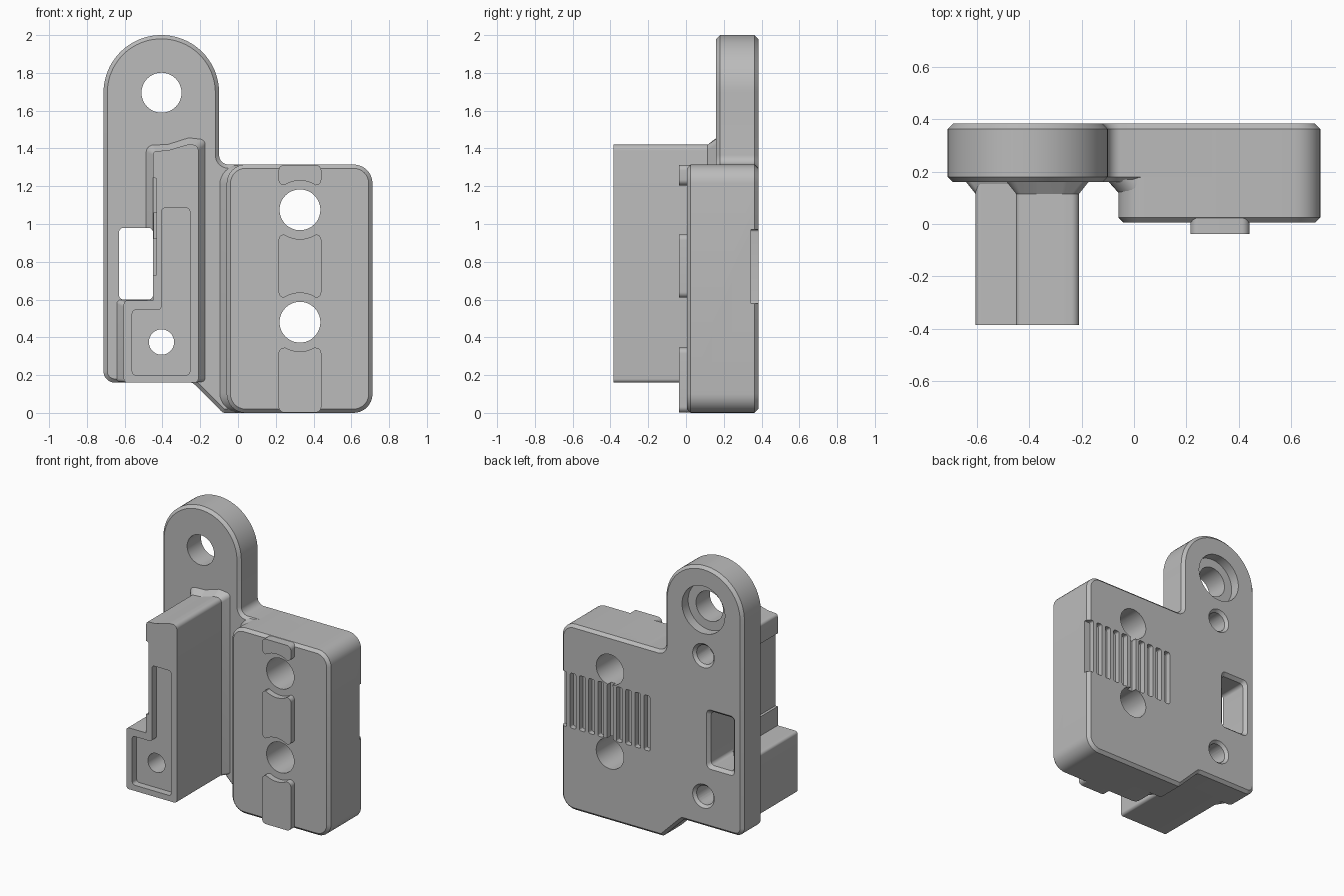
import bpy, bmesh, math
from mathutils import Vector

if "Cube" in bpy.data.objects:
    bpy.data.objects.remove(bpy.data.objects["Cube"], do_unlink=True)

grey = bpy.data.materials.new("plain grey")
grey.use_nodes = True
grey.diffuse_color = (0.5, 0.5, 0.5, 1)
grey.node_tree.nodes["Principled BSDF"].inputs["Base Color"].default_value = (0.5, 0.5, 0.5, 1)


def rounded(corners, default=0.0):
    """Outline in x, z with a fillet at each corner given as (x, z, radius)."""
    pts = []
    n = len(corners)
    for i, c in enumerate(corners):
        p = Vector(c[:2])
        r = c[2] if len(c) > 2 else default
        a = (Vector(corners[i - 1][:2]) - p).normalized()
        b = (Vector(corners[(i + 1) % n][:2]) - p).normalized()
        if r <= 0:
            pts.append(p)
            continue
        half = a.angle(b) / 2
        centre = p + (a + b).normalized() * (r / math.sin(half))
        start = p + a * (r / math.tan(half)) - centre
        sweep = start.angle_signed(p + b * (r / math.tan(half)) - centre)
        steps = 20 if r > 0.2 else 8
        for k in range(steps + 1):
            t = -sweep * k / steps
            pts.append(centre + Vector((start.x * math.cos(t) - start.y * math.sin(t),
                                        start.x * math.sin(t) + start.y * math.cos(t))))
    return pts


def box(x0, x1, z0, z1, r=0.0):
    return rounded([(x0, z0), (x1, z0), (x1, z1), (x0, z1)], r)


def circle(x, z, r, n=48):
    return [Vector((x + r * math.cos(math.tau * k / n), z + r * math.sin(math.tau * k / n)))
            for k in range(n)]


def prism(name, front, y0, y1, back=None, chamfer=0.0):
    """Loft from a front outline at y0 to a back outline at y1."""
    bm = bmesh.new()
    f = [bm.verts.new((p.x, y0, p.y)) for p in front]
    b = [bm.verts.new((p.x, y1, p.y)) for p in (back or front)]
    caps = [bm.faces.new(f), bm.faces.new(b[::-1])]
    for i in range(len(f)):
        j = (i + 1) % len(f)
        bm.faces.new((f[j], f[i], b[i], b[j]))
    bmesh.ops.recalc_face_normals(bm, faces=bm.faces)
    if chamfer:
        bmesh.ops.bevel(bm, geom=[e for c in caps for e in c.edges], offset=chamfer,
                        segments=1, affect='EDGES')
    mesh = bpy.data.meshes.new(name)
    bm.to_mesh(mesh)
    bm.free()
    mesh.materials.append(grey)
    ob = bpy.data.objects.new(name, mesh)
    bpy.context.collection.objects.link(ob)
    return ob


def cutter(*args, **kw):
    ob = prism("cutter", *args, **kw)
    ob.hide_render = True
    cutters.append(ob)
    return ob


def cut(ob, tools):
    bpy.context.view_layer.objects.active = ob
    for tool in tools:
        mod = ob.modifiers.new("cut", 'BOOLEAN')
        mod.operation = 'DIFFERENCE'
        mod.solver = 'EXACT'
        mod.object = tool
        bpy.ops.object.modifier_apply(modifier=mod.name)


cutters = []
BACK = 0.383
EYE_X, RAIL_X = -0.405, 0.328

# Back plate with rounded eye, sloped lower edge and neck fillet
plate = prism("back_plate", rounded([
    (-0.712, 0.16, 0.06), (-0.24, 0.16, 0.03), (-0.08, 0, 0.03), (0.3, 0), (0.3, 1.315),
    (-0.1, 1.315, 0.05), (-0.1, 2, 0.305), (-0.712, 2, 0.305)]), 0.16, BACK, chamfer=0.02)

# Thick carriage block with a flared root on its inner side
block = prism("carriage_block", box(-0.06, 0.712, 0, 1.315, 0.1), 0.005, BACK, chamfer=0.02)
root = prism("block_root", box(-0.06, 0.5, 0.005, 1.31, 0.1), 0.12, 0.17,
             back=box(-0.105, 0.5, 0.005, 1.31, 0.1))

# Projecting arm with a wider foot
arm = prism("arm", rounded([
    (-0.605, 0.16, 0.02), (-0.21, 0.16, 0.02), (-0.21, 1.42, 0.03), (-0.27, 1.42, 0.04),
    (-0.37, 1.39, 0.04), (-0.45, 1.385, 0.02), (-0.45, 0.595), (-0.605, 0.595, 0.02)]),
    -0.385, 0.2)
flare = prism("arm_flare", rounded([
    (-0.605, 0.16, 0.02), (-0.21, 0.16, 0.02), (-0.21, 1.42, 0.03), (-0.27, 1.42, 0.04),
    (-0.37, 1.39, 0.04), (-0.45, 1.385, 0.02), (-0.45, 0.58), (-0.605, 0.58, 0.02)]),
    0.115, 0.165, back=rounded([
        (-0.645, 0.165, 0.02), (-0.17, 0.165, 0.02), (-0.17, 1.45, 0.03), (-0.26, 1.46, 0.04),
        (-0.37, 1.425, 0.04), (-0.49, 1.42, 0.04), (-0.49, 0.6), (-0.645, 0.6, 0.02)]))
boss = prism("arm_catch", box(-0.448, -0.42, 0.92, 1.06), -0.1, 0.05)

# Raised rail keys, hollowed around the bolt holes
keys = [prism("rail_key", box(RAIL_X - 0.113, RAIL_X + 0.113, z0, z1, 0.03), -0.038, 0.03)
        for z0, z1 in ((0.002, 0.345), (0.61, 0.945), (1.205, 1.313))]
clearance = [cutter(circle(RAIL_X, z, 0.155), -0.2, 0.2) for z in (0.48, 1.075)]
for key in keys:
    cut(key, clearance)

# Bolt holes and belt tooth slots
bolts = [cutter(circle(RAIL_X, z, 0.108), -0.2, 0.6) for z in (0.48, 1.075)]
slots = [cutter(box(0.6675 - 0.0725 * i, 0.7125 - 0.0725 * i + (0.05 if i == 0 else 0),
                    0.58, 0.97, 0.012), 0.345, 0.5) for i in range(10)]
cut(block, bolts + slots)
cut(root, bolts)

# Eye with counterbore, screw holes with countersinks, window
eye = [cutter(circle(EYE_X, 1.695, 0.106), 0, 0.6),
       cutter(circle(EYE_X, 1.695, 0.168), 0.315, 0.6)]
screw = cutter(circle(EYE_X, 0.375, 0.067), -0.6, 0.6)
blind = cutter(circle(EYE_X, 1.37, 0.067), 0.22, 0.6)
sinks = [cutter(circle(EYE_X, z, 0.064), 0.36, 0.4, back=circle(EYE_X, z, 0.1))
         for z in (0.375, 1.37)]
window = cutter(box(-0.63, -0.45, 0.6, 0.98, 0.025), 0.05, 0.6)
window_edge = cutter(box(-0.63, -0.45, 0.6, 0.98, 0.025), 0.36, 0.4,
                     back=box(-0.665, -0.415, 0.565, 1.015, 0.04))
cut(plate, bolts + slots + eye + [screw, blind, window, window_edge] + sinks)
cut(flare, [screw, window])

# Front pocket and side relief of the arm
pocket = cutter(rounded([
    (-0.56, 0.2), (-0.255, 0.2), (-0.255, 1.085), (-0.405, 1.085), (-0.405, 0.545),
    (-0.56, 0.545)], 0.02), -0.5, -0.335)
relief = cutter(rounded([(-0.5, 0.73), (-0.432, 0.73), (-0.432, 1.24), (-0.5, 1.27)]), -0.5, 0.1)
cut(arm, [pocket, relief, screw])

for tool in cutters:
    bpy.data.objects.remove(tool, do_unlink=True)

# Smooth curved walls, keep edges crisp
bpy.ops.object.select_all(action='DESELECT')
for ob in [plate, block, root, arm, flare, boss] + keys:
    ob.select_set(True)
    bpy.context.view_layer.objects.active = ob
bpy.ops.object.shade_smooth_by_angle(angle=math.radians(25))
